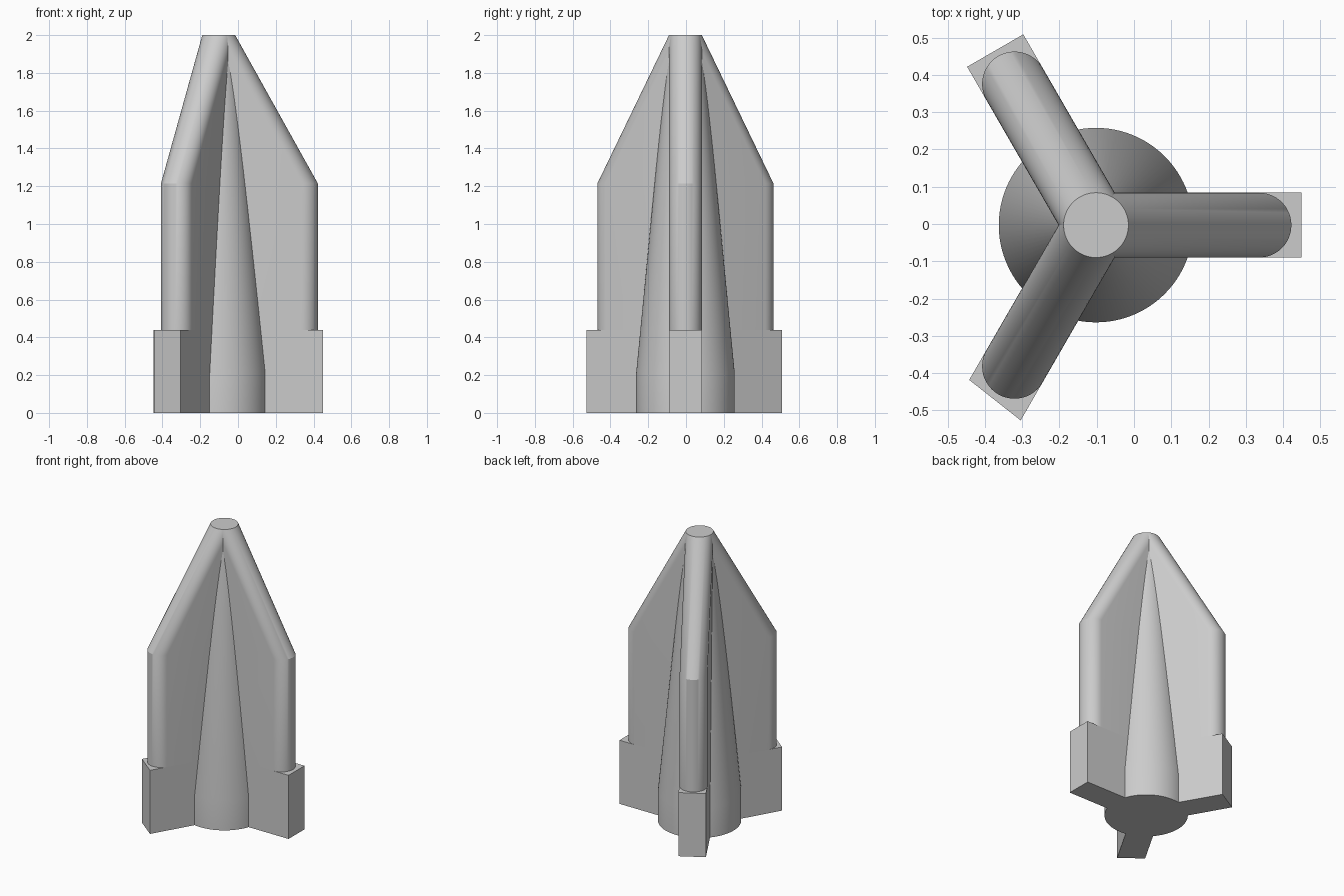
import bpy, bmesh, math
from mathutils import Matrix

if "Cube" in bpy.data.objects:
    bpy.data.objects.remove(bpy.data.objects["Cube"], do_unlink=True)

AXIS = Matrix.Translation((-0.102, -0.003, 0))   # the shared central axis
R = 0.087                                        # half thickness of a fin
TOP, SHOULDER, FOOT_TOP, REACH = 2.0, 1.215, 0.44, 0.4375
ARC = 24                                         # segments per half circle

grey = bpy.data.materials.new("plain_grey")
grey.use_nodes = True
grey.diffuse_color = (0.6, 0.6, 0.6, 1)
grey.node_tree.nodes["Principled BSDF"].inputs["Base Color"].default_value = (0.6, 0.6, 0.6, 1)


def loft(name, rings, angle=0.0):
    """Join equal point rings from bottom to top, cap both ends."""
    bm = bmesh.new()
    loops = [[bm.verts.new(p) for p in ring] for ring in rings]
    n = len(loops[0])
    for low, high in zip(loops, loops[1:]):
        for i in range(n):
            j = (i + 1) % n
            bm.faces.new((low[i], low[j], high[j], high[i]))
    bm.faces.new(loops[0][::-1])
    bm.faces.new(loops[-1])
    bmesh.ops.remove_doubles(bm, verts=bm.verts[:], dist=1e-5)
    bmesh.ops.recalc_face_normals(bm, faces=bm.faces[:])
    bm.transform(AXIS @ Matrix.Rotation(angle, 4, 'Z'))
    mesh = bpy.data.meshes.new(name)
    bm.to_mesh(mesh)
    bm.free()
    mesh.materials.append(grey)
    obj = bpy.data.objects.new(name, mesh)
    bpy.context.collection.objects.link(obj)
    bpy.ops.object.select_all(action='DESELECT')
    obj.select_set(True)
    bpy.context.view_layer.objects.active = obj
    bpy.ops.object.shade_smooth_by_angle(angle=math.radians(25))
    return obj


def circle(radius, z, n=96):
    return [(radius * math.cos(math.tau * i / n), radius * math.sin(math.tau * i / n), z)
            for i in range(n)]


def stadium(reach, z):
    """Slot outline running from the axis out to a round end."""
    pts = []
    for centre, start in ((reach, -math.pi / 2), (0, math.pi / 2)):
        for i in range(ARC + 1):
            a = start + math.pi * i / ARC
            pts.append((centre + R * math.cos(a), R * math.sin(a), z))
    return pts


def foot(end_right, end_left, z):
    return [(0, -R, z), (end_right, -R, z), (end_left, R, z), (0, R, z)]


# Tapered central core
loft("core", [circle(0.261, 0), circle(0.261, 0.21), circle(R, TOP)])

# Three rounded fins, each on a square-ended foot
arms = (("left", 0, 0.552, 0.552),
        ("back_right", 120, 0.541, 0.541),
        ("front_right", 240, 0.555, 0.530))
for side, degrees, end_a, end_b in arms:
    turn = math.radians(degrees)
    loft(side + "_fin",
         [stadium(REACH, FOOT_TOP), stadium(REACH, SHOULDER), stadium(0, TOP)], turn)
    # the slanted end follows the outline of the foot
    right, left = (end_b, end_a) if side == "front_right" else (end_a, end_b)
    loft(side + "_foot", [foot(right, left, 0), foot(right, left, FOOT_TOP)], turn)
